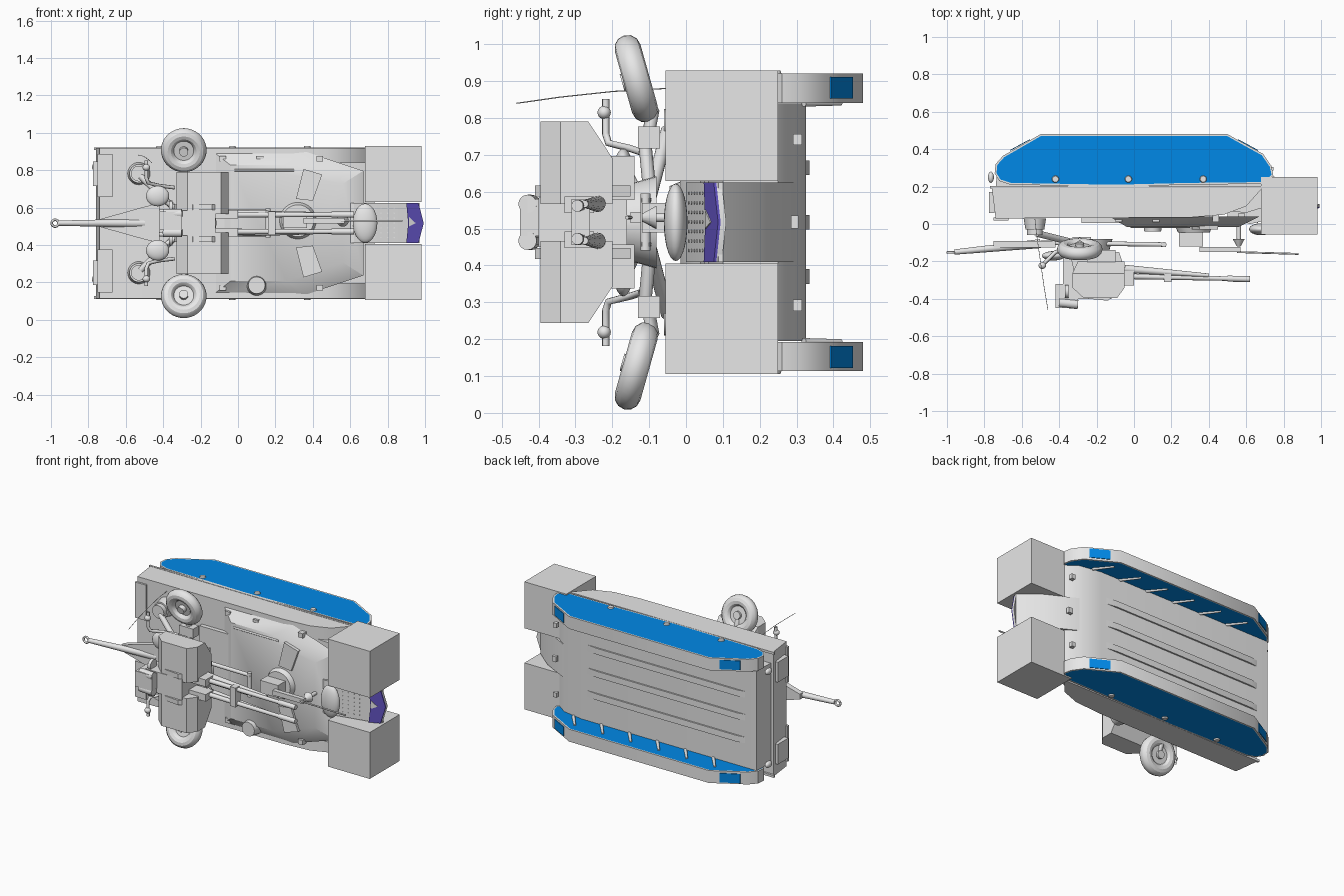
import bpy, bmesh, math
from mathutils import Vector

old = bpy.data.objects.get("Cube")
if old:
    bpy.data.objects.remove(old)


def material(name, r, g, b):
    m = bpy.data.materials.new(name)
    m.use_nodes = True
    m.diffuse_color = (r, g, b, 1)
    m.node_tree.nodes["Principled BSDF"].inputs["Base Color"].default_value = (r, g, b, 1)
    return m


GREY = material("light grey", .8, .8, .8)
BLUE = material("track blue", 0, .25, .8)
PURPLE = material("violet", .12, .085, .53)
MID = .517  # height of the mirror plane


def finish(bm, name, mats):
    bmesh.ops.recalc_face_normals(bm, faces=bm.faces)
    me = bpy.data.meshes.new(name)
    bm.to_mesh(me)
    bm.free()
    ob = bpy.data.objects.new(name, me)
    bpy.context.collection.objects.link(ob)
    for m in mats:
        me.materials.append(m)
    return ob


def prism(name, pts, lo, hi, mat=GREY, axis="z", cap=None, rim=.01):
    """Extrude an xy (axis z) or xz (axis y) outline; cap gives inset end colours."""
    bm = bmesh.new()
    place = (lambda p, h: (p[0], p[1], h)) if axis == "z" else (lambda p, h: (p[0], h, p[1]))
    f = bm.faces.new([bm.verts.new(place(p, lo)) for p in pts])
    ext = bmesh.ops.extrude_face_region(bm, geom=[f])["geom"]
    move = place((0, 0), hi - lo)
    bmesh.ops.translate(bm, vec=move, verts=[v for v in ext if isinstance(v, bmesh.types.BMVert)])
    if cap:
        bm.normal_update()
        ends = [f for f in bm.faces if len(f.verts) == len(pts)]
        bmesh.ops.inset_individual(bm, faces=ends, thickness=rim)
        for f in ends:
            f.material_index = 1
    return finish(bm, name, [mat, cap] if cap else [mat])


def loft(name, a, b):
    """Join two outlines of equal length into a closed solid."""
    bm = bmesh.new()
    va, vb = [[bm.verts.new(p) for p in ring] for ring in (a, b)]
    bm.faces.new(va)
    bm.faces.new(vb)
    for i in range(len(va)):
        j = (i + 1) % len(va)
        bm.faces.new((va[i], va[j], vb[j], vb[i]))
    return finish(bm, name, [GREY])


def box(name, x, y, z, mat=GREY):
    return prism(name, [(x[0], y[0]), (x[1], y[0]), (x[1], y[1]), (x[0], y[1])], *z, mat)


def rod(name, a, b, r, r2=None, sides=16):
    a, b = Vector(a), Vector(b)
    bm = bmesh.new()
    bmesh.ops.create_cone(bm, cap_ends=True, segments=sides, radius1=r,
                          radius2=r if r2 is None else r2, depth=(b - a).length)
    bm.transform((b - a).to_track_quat("Z", "Y").to_matrix().to_4x4())
    bmesh.ops.translate(bm, vec=(a + b) / 2, verts=bm.verts)
    return finish(bm, name, [GREY])


def ball(name, c, scale):
    bm = bmesh.new()
    bmesh.ops.create_uvsphere(bm, u_segments=24, v_segments=14, radius=1)
    bmesh.ops.scale(bm, vec=scale, verts=bm.verts)
    bmesh.ops.translate(bm, vec=c, verts=bm.verts)
    return finish(bm, name, [GREY])


def torus(name, c, normal, major, minor):
    q = Vector(normal).to_track_quat("Z", "Y")
    bpy.ops.mesh.primitive_torus_add(location=c, rotation=q.to_euler(), major_radius=major,
                                     minor_radius=minor, major_segments=36, minor_segments=12)
    ob = bpy.context.object
    ob.name = name
    ob.data.materials.append(GREY)


def pipe(name, pts, r):
    cu = bpy.data.curves.new(name, "CURVE")
    cu.dimensions, cu.bevel_depth, cu.bevel_resolution = "3D", r, 2
    sp = cu.splines.new("POLY")
    sp.points.add(len(pts) - 1)
    for p, co in zip(sp.points, pts):
        p.co = (*co, 1)
    cu.materials.append(GREY)
    bpy.context.collection.objects.link(bpy.data.objects.new(name, cu))


# Hull: sponson body, lower tub, raised deck and nose
prism("hull_body", [(-.74, .03), (-.76, .19), (.68, .2), (.68, .185), (.6, .095), (.48, .05), (.3, .035)],
      .115, .92)
prism("hull_tub", [(-.74, .18), (-.73, .325), (.52, .325), (.66, .3), (.73, .25), (.73, .1), (.6, .06)], .195, .84)
prism("hull_nose", [(.5, .32), (.66, .3), (.85, .2), (.97, .1), (.97, .088), (.9, .06), (.62, 0), (.5, .04)],
      .41, .625)

# Sloping arrow-shaped nose tip with a thin painted plate
tip = [(.9, .41), (.965, .41), (.993, MID), (.965, .625), (.9, .625), (.91, MID)]
mark = [(.915, .5), (.95, MID), (.915, .55)]
for ob in (prism("nose_tip", tip, .055, .07, GREY, "y"),
           prism("nose_plate", tip, .048, .055, PURPLE, "y"),
           prism("nose_mark", mark, .045, .05, GREY, "y")):
    for v in ob.data.vertices:
        v.co.y += (v.co.x - .9) * .42


def deck(x0, x1, dz, y):
    outline = [(x0, -dz), (x1 - .3, -dz), (x1, .1 - dz), (x1, dz - .1), (x1 - .3, dz), (x0, dz)]
    return [(x, y, MID + z) for x, z in outline]


loft("raised_deck", deck(-.13, .67, .38, .04), deck(-.04, .56, .31, -.015))
for z in (.37, MID, .665):
    prism("belly_rib", [(-.65, .325), (-.6, .335), (.4, .335), (.48, .325)], z - .02, z + .02)
for r in range(7):
    for c in range(6):
        x = .66 + c * .035
        y = (x - .62) * .214
        z = .44 + r * .026
        rod("nose_stud", (x, y + .002, z), (x, y - .002, z), .004, sides=6)

# Deck fittings
ball("front_dome", (.68, -.028, MID), (.065, .032, .105))
box("deck_plate", (-.28, -.02), (.005, .035), (.3, .735))
rod("turret_ring", (.32, -.01, .53), (.32, -.045, .53), .1, .085, 32)
rod("filler_cap", (.1, .03, .185), (.1, -.04, .185), .055, .045, 24)
rod("machine_gun_barrel", (.55, -.15, .53), (.88, -.16, .53), .005)
box("machine_gun_body", (.35, .57), (-.15, -.122), (.515, .545))
box("gun_cradle", (.24, .37), (-.12, -.045), (.49, .57))
rod("gun_pivot", (.56, 0, .53), (.56, -.08, .53), .012)
rod("gun_pivot_cone", (.56, -.08, .53), (.56, -.12, .53), .032, .01)
rod("hull_rail", (-.02, -.015, .8), (.3, -.015, .8), .006)
box("nose_latch", (.715, .745), (.285, .305), (.5, .535))
pipe("antenna", [(-.53, .03, .88), (-.52, -.06, .88), (-.5, -.2, .872),
                 (-.48, -.34, .857), (-.46, -.46, .84)], .0015)

track = [(-.5, .48), (.5, .48), (.69, .375), (.735, .31), (.745, .26), (.7, .215), (.3, .21),
         (-.1, .2), (-.66, .21), (-.72, .23), (-.745, .27), (-.74, .32), (-.7, .365)]

# Paired parts mirrored across the vehicle's width
for s, side in ((-1, "lower"), (1, "upper")):
    def at(d):
        return MID + s * d

    def span(a, b):
        return sorted((at(a), at(b)))

    box(side + "_front_block", (.68, .98), (-.055, .25), span(.112, .412))
    prism(side + "_track", track, *span(.324, .404), GREY, "z", BLUE)
    for m in (-1, 1):
        strip = [(m * .557, .449), (m * .663, .391), (m * .664, .395), (m * .558, .453)]
        prism(side + "_track_patch", strip, *span(.336, .395), BLUE)
    for x in (-.42, -.03, .37):
        rod(side + "_return_roller", (x, .24, at(.39)), (x, .24, at(.412)), .024, .016)
    for i in range(6):
        x = -.5 + i * .2
        rod(side + "_swing_arm", (x + .08, .32, at(.324)), (x, .42, at(.324)), .01, .007)
    box(side + "_fender_lip", (-.77, .68), (.19, .203), span(.39, .405))
    box(side + "_rear_panel", (-.775, -.745), (.06, .17), span(.2, .33))
    box(side + "_rear_deck_box", (-.75, -.67), (.018, .035), span(.14, .37))
    ball(side + "_rear_lamp", (-.765, .25, at(.3)), (.016, .03, .02))
    box(side + "_tow_hook", (.705, .73), (.29, .315), span(.21, .24))
    # Angled crew hatch and deck latches
    prism(side + "_crew_hatch", [(.31, at(.13)), (.4, at(.12)), (.45, at(.26)), (.35, at(.29))],
          -.03, .0, GREY, "y")
    for x in (-.1, .1, .42):
        box(side + "_deck_latch", (x, x + .035), (.01, .05), span(.33, .36))
    box(side + "_vision_block", (.56, .59), (0, .06), span(.17, .23))

    # Carriage wheel, leaning outward
    n = Vector((0, .96, s * .27)).normalized()
    c = Vector((-.29, -.135, at(.39)))
    torus(side + "_tyre", c, n, .086, .036)
    rod(side + "_wheel_disc", c - n * .012, c + n * .018, .066, .066, 28)
    rod(side + "_wheel_hub", c - n * .04, c + n * .035, .024)
    pipe(side + "_wheel_arm", [c, (-.29, -.09, at(.3)), (-.27, -.11, at(.2)), (-.25, -.1, at(.1))], .018)
    box(side + "_wheel_bracket", (-.33, -.23), (-.13, -.07), span(.2, .26))
    # Levelling jack with foot
    rod(side + "_jack_foot", (-.53, .03, at(.265)), (-.53, -.03, at(.265)), .06, .05, 28)
    rod(side + "_jack_post", (-.53, -.02, at(.265)), (-.53, -.06, at(.265)), .042)
    rod(side + "_jack_arm", (-.52, -.05, at(.25)), (-.32, -.1, at(.06)), .018)
    # Ammunition box with rounded top and chamfered base
    prism(side + "_ammo_box_top", [(-.33, -.265), (-.05, -.265), (-.05, -.34), (-.09, -.395),
                                   (-.27, -.395), (-.33, -.34)], *span(.05, .273))
    loft(side + "_ammo_box_base", *[[(x, y, at(z)) for x, z in ((x0, .05), (x1, .05), (x1, d), (x0, d))]
                                    for y, d, x0, x1 in ((-.265, .273, -.33, -.05), (-.2, .175, -.3, -.05))])
    box(side + "_ammo_support", (-.25, -.1), (-.205, -.14), span(.06, .18))
    # Seat, lamp arm, cradle cheek and gun barrel
    ball(side + "_gunner_seat", (-.43, -.17, at(.145)), (.062, .025, .055))
    rod(side + "_seat_post", (-.43, -.16, at(.14)), (-.3, -.12, at(.06)), .013)
    pipe(side + "_lamp_arm", [(-.34, -.12, at(.19)), (-.42, -.15, at(.2)), (-.48, -.21, at(.215)),
                              (-.49, -.218, at(.24)), (-.49, -.218, at(.335))], .01)
    ball(side + "_lamp", (-.49, -.222, at(.298)), (.02, .018, .018))
    prism(side + "_cradle_cheek", [(-.34, -.17), (-.08, -.15), (-.05, -.24), (-.08, -.36), (-.14, -.41),
                                   (-.24, -.4), (-.31, -.3)], *span(.07, .1))
    box(side + "_receiver", (-.34, .0), (-.33, -.25), span(.025, .07))
    rod(side + "_barrel", (-.02, -.28, at(.045)), (.62, -.295, at(.045)), .015, .011)
    rod(side + "_muzzle", (.5, -.292, at(.045)), (.62, -.295, at(.045)), .016)
    rod(side + "_recoil_tube", (-.05, -.24, at(.05)), (.4, -.275, at(.05)), .022, .01)
    rod(side + "_sight", (-.4, -.42, at(.05)), (-.3, -.43, at(.05)), .025)
    rod(side + "_handwheel", (-.37, -.36, at(.085)), (-.35, -.36, at(.085)), .035)
    rod(side + "_frame_bar", (-.5, -.1, at(.06)), (.17, -.11, at(.06)), .012)

# Gun carriage centre and tow bar
rod("carriage_ring", (-.24, -.08, MID), (-.24, -.17, MID), .125, .1, 32)
box("cradle_block", (-.38, -.12), (-.4, -.16), (.45, .585))
box("sight_block", (-.42, -.3), (-.45, -.32), (.48, .58))
rod("cross_tube", (-.2, -.3, .4), (-.2, -.3, .635), .035)
box("barrel_clamp", (.16, .2), (-.31, -.26), (.455, .58))
prism("tow_frame", [(-.75, .5), (-.5, .43), (-.42, .41), (-.42, .625), (-.5, .605), (-.75, .535)],
      -.125, -.09, GREY, "y")
rod("tow_bar", (-.96, -.15, MID), (-.5, -.105, MID), .014, .024)
torus("tow_eye", (-.978, -.152, MID), (0, 1, 0), .018, .007)
rod("frame_cross_bar", (.16, -.11, .44), (.16, -.11, .595), .014)

# Smooth the round parts while keeping hard edges
bpy.ops.object.select_all(action="DESELECT")
for ob in bpy.context.scene.objects:
    if ob.type == "MESH":
        ob.select_set(True)
        bpy.context.view_layer.objects.active = ob
bpy.ops.object.shade_smooth_by_angle(angle=math.radians(30))
